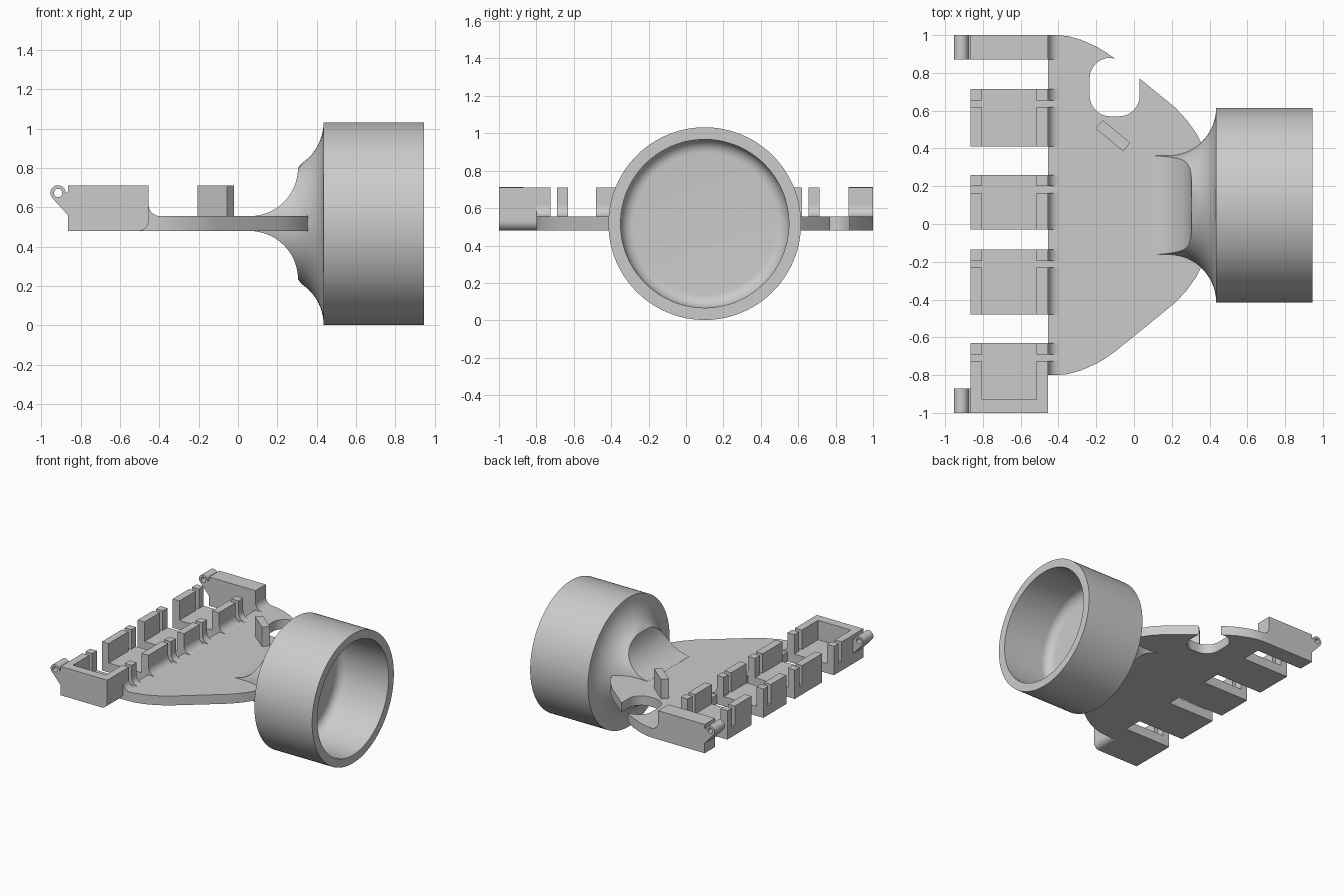
import bpy, bmesh
from math import sin, cos, radians, asin, sqrt, pi, inf

if "Cube" in bpy.data.objects:
    bpy.data.objects.remove(bpy.data.objects["Cube"])

COL = (0.6, 0.6, 0.6, 1)
grey = bpy.data.materials.new("light_grey")
grey.use_nodes = True
grey.diffuse_color = COL
grey.node_tree.nodes["Principled BSDF"].inputs["Base Color"].default_value = COL
parts = []


def finish(name, bm):
    bmesh.ops.recalc_face_normals(bm, faces=bm.faces)
    me = bpy.data.meshes.new(name)
    bm.to_mesh(me)
    bm.free()
    me.materials.append(grey)
    ob = bpy.data.objects.new(name, me)
    bpy.context.collection.objects.link(ob)
    parts.append(ob)
    return ob


def prism(name, outline, axis, lo, hi):
    """Extrude an outline, drawn in (x, z) along y or in (x, y) along z."""
    bm = bmesh.new()
    place = (lambda p, h: (p[0], h, p[1])) if axis == "y" else (lambda p, h: (p[0], p[1], h))
    a = [bm.verts.new(place(p, lo)) for p in outline]
    b = [bm.verts.new(place(p, hi)) for p in outline]
    bm.faces.new(a)
    bm.faces.new(b)
    for i in range(len(a)):
        j = (i + 1) % len(a)
        bm.faces.new((a[i], a[j], b[j], b[i]))
    return finish(name, bm)


def box(name, x0, x1, y0, y1, z0, z1):
    return prism(name, [(x0, y0), (x1, y0), (x1, y1), (x0, y1)], "z", z0, z1)


def arc(cx, cy, r, a0, a1, n=12):
    return [(cx + r * cos(radians(a0 + (a1 - a0) * i / n)),
             cy + r * sin(radians(a0 + (a1 - a0) * i / n))) for i in range(n + 1)]


# Heights and tray limits
BOT, DECK, TOP = 0.48, 0.555, 0.71
X0, X1, WALL = -0.865, -0.455, 0.06
CY, CZ = 0.1, 0.517

# Base plate: half outline mirrored about CY, with a rounded notch on the back
side = [(-0.41, 0.9), (-0.35, 0.895), (-0.28, 0.875), (-0.2, 0.84), (-0.15, 0.81), (-0.1, 0.775)]
nose = [(0.03, 0.67), (0.22, 0.515), (0.28, 0.45), (0.33, 0.38), (0.36, 0.32)]
notch = (arc(-0.125, 0.77, 0.11, 90, 180) + arc(-0.125, 0.68, 0.11, 180, 270)
         + arc(-0.08, 0.68, 0.11, 270, 360))
back = [(X1, 0.9)] + side
outline = ([(x, CY + y) for x, y in back] + notch + [(x, CY + y) for x, y in nose]
           + [(x, CY - y) for x, y in reversed(back + nose)])
prism("base_plate", outline, "z", BOT, DECK)


def fillet(name, y0, y1):
    r = 0.06
    prism(name, [(X1, DECK)] + arc(X1 + r, DECK + r, r, 180, 270, 8), "y", y0, y1)


# Trays: floor, two long walls and two posts beyond a small gap
for i, (y0, y1) in enumerate([(-1, -0.63), (-0.48, -0.135), (-0.03, 0.26), (0.41, 0.715)]):
    n = f"tray_{i + 1}"
    floor_y = -0.8 if i == 0 else y0
    box(n + "_floor", X0, X1, floor_y, y1, BOT, DECK)
    for tag, a, b in (("wall", y0, y1 - 0.095), ("post", y1 - 0.06, y1)):
        box(f"{n}_outer_{tag}", X0, X0 + WALL, a, b, DECK, TOP)
        box(f"{n}_inner_{tag}", X1 - WALL, X1, a, b, DECK, TOP)
        fillet(f"{n}_{tag}_fillet", max(a, -0.8), b)

# Front tray end: floor with a rounded lower edge, and a closing wall
r = 0.05
rounded = [(X0, DECK), (X0, BOT)] + arc(X1 - r, BOT + r, r, -90, 0, 8) + [(X1, DECK)]
prism("tray_1_floor_end", rounded, "y", -1, -0.8)
box("tray_1_front_wall", X0 + WALL, X1 - WALL, -1, -0.93, DECK, TOP)

# Back end block
box("back_block", X0, X1, 0.87, 1, BOT, TOP)
fillet("back_block_fillet", 0.87, 1)

# Hinge knuckles with brackets
HX, HZ = -0.915, 0.673
for n, y0, y1 in (("front", -1, -0.87), ("back", 0.87, 1)):
    bm = bmesh.new()
    loops = []
    for rad, y in ((0.039, y0), (0.039, y1), (0.021, y1), (0.021, y0)):
        loops.append([bm.verts.new((x, y, z)) for x, z in arc(HX, HZ, rad, 0, 345, 23)])
    for k in range(4):
        a, b = loops[k], loops[(k + 1) % 4]
        for i in range(24):
            j = (i + 1) % 24
            bm.faces.new((a[i], a[j], b[j], b[i]))
    finish(n + "_hinge_knuckle", bm)
    prism(n + "_hinge_bracket", [(X0, 0.56), (X0, 0.68), (-0.883, 0.668), (-0.9, 0.645),
                                 (-0.915, 0.645), (-0.942, 0.645)], "y", y0, y1)

# Slanted peg on the plate
prism("slanted_peg", [(-0.165, 0.55), (-0.02, 0.43), (-0.057, 0.385), (-0.205, 0.507)],
      "z", DECK, TOP)

# Cup and neck: round rings along x, the neck clipped by a curved top and bottom
R_OUT, R_IN, FLOOR, LIP, BASE = 0.515, 0.45, 0.52, 0.945, 0.435


def neck_radius(x):
    return R_OUT - sqrt(max(0, 0.25 ** 2 - max(0, x - 0.185) ** 2))


rings = []
for k in range(1, 17):
    a = pi / 2 * k / 16
    x = 0.06 + 0.245 * sin(a)
    rings.append((x, neck_radius(x), 0.283 - 0.245 * cos(a)))
for k in range(1, 13):
    a = 0.5 + (pi / 2 - 0.5) * k / 12
    rings.append((0.185 + 0.25 * sin(a), R_OUT - 0.25 * cos(a), inf))
rings += [(LIP, R_OUT, inf), (LIP, R_IN, inf)]
rings += [(x, rr, inf) for x, rr in arc(FLOOR + 0.07, R_IN - 0.07, 0.07, 90, 180, 8)]


def ring_points(rad, clip, phi):
    quarter = [phi * i / 22 for i in range(22)]
    quarter += [phi + (pi / 2 - phi) * i / 10 for i in range(10)]
    q = [(rad * cos(t), min(rad * sin(t), clip)) for t in quarter]
    top = (0, min(rad, clip))
    right = q + [top]
    half = right + [(-y, z) for y, z in reversed(q)]
    return half + [(y, -z) for y, z in reversed(half[1:-1])]


bm = bmesh.new()
prev, phi = None, 0
for x, rad, clip in rings:
    if clip < inf:
        phi = asin(min(1, clip / rad))
    cur = [bm.verts.new((x, CY + y, CZ + z)) for y, z in ring_points(rad, clip, phi)]
    if prev:
        for i in range(len(cur)):
            j = (i + 1) % len(cur)
            bm.faces.new((prev[i], prev[j], cur[j], cur[i]))
    else:
        bm.faces.new(cur)
    prev = cur
bm.faces.new(prev)
finish("cup_and_neck", bm)

# Smooth curved faces, keep edges sharp
bpy.ops.object.select_all(action="DESELECT")
for ob in parts:
    ob.select_set(True)
bpy.context.view_layer.objects.active = parts[-1]
bpy.ops.object.shade_smooth_by_angle(angle=radians(30))
